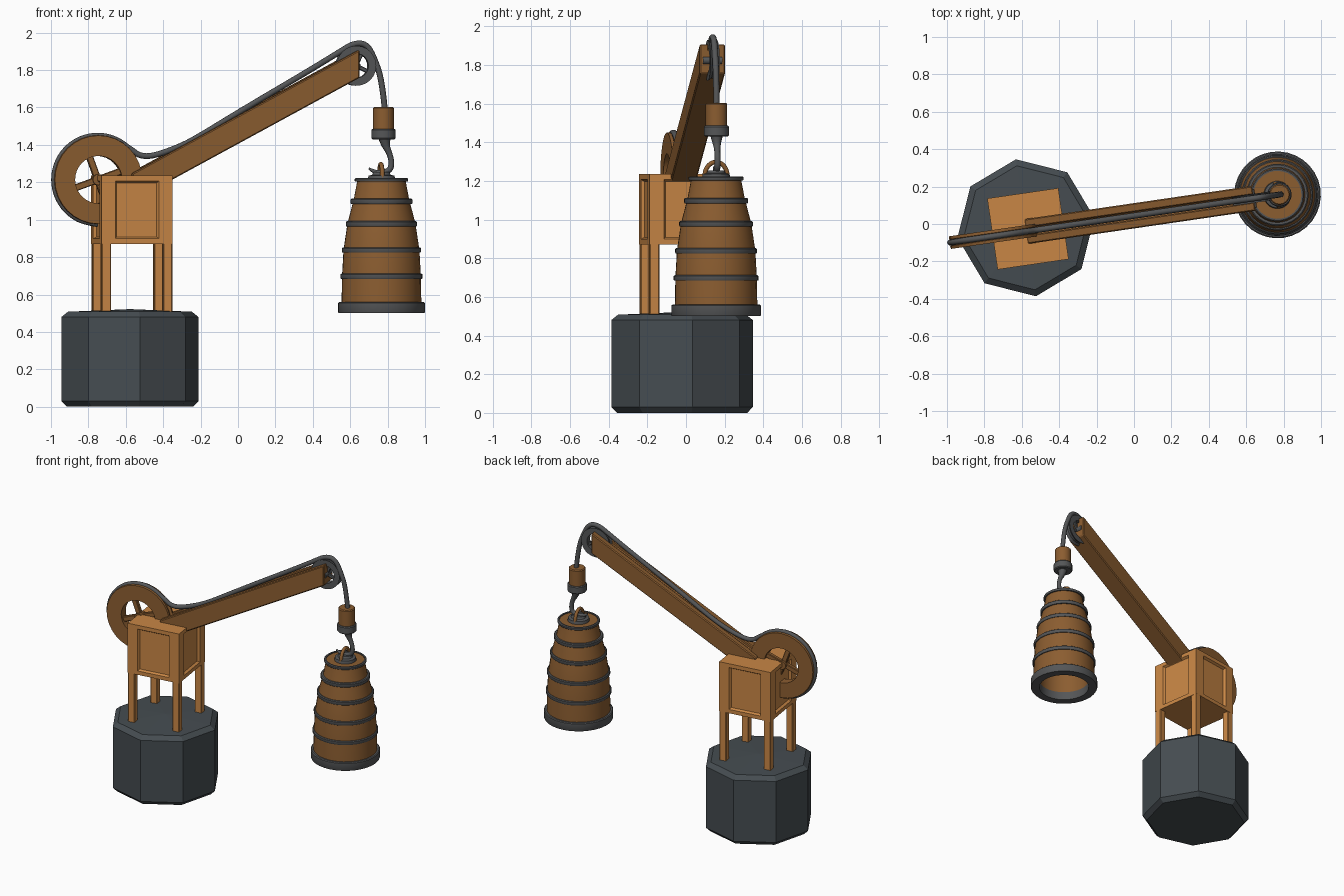
import bpy, bmesh, math
from mathutils import Matrix, Vector

if "Cube" in bpy.data.objects:
    bpy.data.objects.remove(bpy.data.objects["Cube"])

ANG = math.radians(8.3)   # whole crane is turned slightly about z
FRAME = Matrix.Translation((-0.575, -0.04, 0)) @ Matrix.Rotation(ANG, 4, 'Z')


def u(x):
    """Distance along the arm plane for a front-view x reading."""
    return (x + 0.575) / math.cos(ANG)


def mat(name, rgb):
    m = bpy.data.materials.new(name)
    m.diffuse_color = (*rgb, 1)
    m.use_nodes = True
    m.node_tree.nodes["Principled BSDF"].inputs["Base Color"].default_value = m.diffuse_color
    return m


LIGHT = mat("light_wood", (0.58, 0.24, 0.06))
WOOD = mat("dark_wood", (0.26, 0.11, 0.03))
STONE = mat("slate", (0.06, 0.073, 0.082))
METAL = mat("iron", (0.09, 0.093, 0.096))


def finish(name, bm, m, smooth=False, bevel=0):
    bmesh.ops.remove_doubles(bm, verts=bm.verts, dist=1e-5)
    bmesh.ops.recalc_face_normals(bm, faces=bm.faces)
    me = bpy.data.meshes.new(name)
    bm.to_mesh(me)
    bm.free()
    me.materials.append(m)
    ob = bpy.data.objects.new(name, me)
    bpy.context.collection.objects.link(ob)
    ob.matrix_world = FRAME
    if bevel:
        b = ob.modifiers.new("bevel", 'BEVEL')
        b.width, b.segments = bevel, 1
    if smooth:
        bpy.ops.object.select_all(action='DESELECT')
        ob.select_set(True)
        bpy.context.view_layer.objects.active = ob
        bpy.ops.object.shade_smooth_by_angle(angle=math.radians(35))
    return ob


def lathe(name, prof, m, center, n=32, axis='Z', closed=False, smooth=True):
    bm = bmesh.new()
    rows = []
    for r, h in prof:
        row = []
        for i in range(n):
            a = 2 * math.pi * i / n
            c, s = r * math.cos(a), r * math.sin(a)
            p = (c, s, h) if axis == 'Z' else (c, h, s)
            row.append(bm.verts.new(Vector(center) + Vector(p)))
        rows.append(row)
    pairs = list(zip(rows, rows[1:])) + ([(rows[-1], rows[0])] if closed else [])
    for a, b in pairs:
        for i in range(n):
            j = (i + 1) % n
            bm.faces.new((a[i], a[j], b[j], b[i]))
    return finish(name, bm, m, smooth)


def box(name, center, size, m, rot=0.0, bevel=0.004):
    bm = bmesh.new()
    bmesh.ops.create_cube(bm, size=1, matrix=Matrix.Translation(center)
                          @ Matrix.Rotation(rot, 4, 'Y') @ Matrix.Diagonal((*size, 1)))
    return finish(name, bm, m, bevel=bevel)


def tube(name, pts, radius, m, radii=None, order=3):
    cu = bpy.data.curves.new(name, 'CURVE')
    cu.dimensions = '3D'
    cu.bevel_depth, cu.bevel_resolution, cu.use_fill_caps = radius, 3, True
    cu.resolution_u = 6
    sp = cu.splines.new('NURBS')
    sp.points.add(len(pts) - 1)
    for i, p in enumerate(pts):
        sp.points[i].co = (*p, 1)
        sp.points[i].radius = radii[i] if radii else 1
    sp.use_endpoint_u, sp.order_u = True, order
    cu.materials.append(m)
    ob = bpy.data.objects.new(name, cu)
    bpy.context.collection.objects.link(ob)
    ob.matrix_world = FRAME
    return ob


# Octagonal stone base
lathe("stone_base", [(0, 0), (.34, 0), (.37, .03), (.37, .48), (.335, .508), (0, .522)],
      STONE, (0, .02, 0), n=8, smooth=False)

# Housing with a recessed panel on each side
BC = Vector((.01, .013, 1.0525))
bm = bmesh.new()
bmesh.ops.create_cube(bm, size=1, matrix=Matrix.Translation(BC) @ Matrix.Diagonal((.384, .384, .365, 1)))
bm.normal_update()
sides = [f for f in bm.faces if abs(f.normal.z) < .5]
bmesh.ops.inset_individual(bm, faces=sides, thickness=.04)
for f in sides:
    c = f.calc_center_median()
    for v in f.verts:
        v.co.xy = c.xy + (v.co.xy - c.xy) * .72
bmesh.ops.inset_individual(bm, faces=sides, thickness=.014, depth=-.016)
finish("housing", bm, LIGHT)

# Four legs
for i, sx in enumerate((-1, 1)):
    for j, sy in enumerate((-1, 1)):
        box(f"leg_{i * 2 + j + 1}", (BC.x + sx * .166, BC.y + sy * .166, .69), (.05, .05, .38), LIGHT)

# Winding wheel with groove, spokes and hub
WC = (u(-.75), 0, 1.214)
lathe("winding_wheel", [(.127, -.034), (.236, -.034), (.238, -.018), (.222, -.012),
                        (.222, .012), (.238, .018), (.236, .034), (.127, .034)],
      WOOD, WC, axis='Y', closed=True)
for i in range(2):
    box(f"wheel_spoke_{i + 1}", WC, (.27, .03, .036), WOOD, math.radians(-20 - 90 * i))
lathe("wheel_hub", [(0, -.03), (.03, -.03), (.03, .03), (0, .03)], WOOD, WC, 16, 'Y')

# Sloping arm with a shallow rope groove, ends cut upright
section = [(-.067, 0), (-.067, -.15), (.067, -.15), (.067, 0),
           (.02, 0), (.02, -.03), (-.02, -.03), (-.02, 0)]
bm = bmesh.new()
ends = [[bm.verts.new((u(x), v, z + dz)) for v, dz in section]
        for x, z in ((-.575, 1.247), (.64, 1.908))]
for e in ends:
    bm.faces.new(e)
for i in range(8):
    j = (i + 1) % 8
    bm.faces.new((ends[0][i], ends[0][j], ends[1][j], ends[1][i]))
finish("arm", bm, WOOD, bevel=.006)

# Pulley at the arm tip
PC = (u(.63), 0, 1.823)
lathe("pulley", [(.065, -.024), (.107, -.024), (.094, -.008), (.094, .008), (.107, .024), (.065, .024)],
      METAL, PC, 24, 'Y', closed=True)
for i in range(2):
    box(f"pulley_spoke_{i + 1}", PC, (.14, .02, .022), METAL, math.radians(25 + 90 * i))
lathe("pulley_axle", [(0, -.05), (.02, -.05), (.02, .05), (0, .05)], METAL, PC, 12, 'Y')

# Rope: round the wheel, along the arm, over the pulley and down
rope = []
for k in range(14):
    a = math.radians(-90 - k * 225 / 13)
    rope.append((WC[0] + .238 * math.cos(a), 0, WC[2] + .238 * math.sin(a)))
rope += [(u(x), 0, z) for x, z in (
    (-.57, 1.375), (-.525, 1.34), (-.45, 1.34), (-.3, 1.395), (-.2, 1.45), (.04, 1.597),
    (.36, 1.785), (.54, 1.895), (.62, 1.945), (.69, 1.94), (.735, 1.85), (.77, 1.74), (.785, 1.59))]
tube("rope", rope, .016, METAL)

# Hook block
HC = (u(.778), 0, 0)
lathe("hook_block", [(0, 1.47), (.056, 1.47), (.056, 1.597), (.05, 1.603), (0, 1.603)], WOOD, HC, 24)
lathe("hook_collar", [(0, 1.43), (.06, 1.43), (.065, 1.436), (.065, 1.48), (.06, 1.486), (0, 1.486)],
      METAL, HC, 24)
tube("hook", [(u(x), 0, z) for x, z in ((.784, 1.435), (.787, 1.40), (.808, 1.36), (.822, 1.31),
                                        (.815, 1.265), (.77, 1.25), (.73, 1.253), (.70, 1.275))],
     .016, METAL, radii=[2.1, 1.4, .95, .95, 1, 1, .8, .3])

# Hollow bell-shaped wooden barrel
KC = (u(.767), 0, 0)
lathe("barrel", [(0, 1.215), (.128, 1.215), (.148, 1.11), (.182, .98), (.203, .84), (.211, .70),
                 (.214, .53), (.175, .53), (.17, .70), (.155, .9), (.115, 1.12), (0, 1.14)], WOOD, KC)


def hoop(name, r, z, h, inner):
    lathe(name, [(inner, z - h), (r - .003, z - h), (r, z - h + .005), (r, z + h - .005),
                 (r - .006, z + h), (inner, z + h)], METAL, KC, closed=True)


# Iron hoops and foot ring
for i, (r, z, h) in enumerate(((.143, 1.213, .010), (.166, 1.098, .014), (.191, .978, .014),
                               (.212, .838, .014), (.22, .698, .014))):
    hoop(f"hoop_{i + 1}", r, z, h, r - .03 if i else .128)
hoop("foot_ring", .232, .53, .03, .172)

# Lid boss and carrying loop
lathe("lid_boss", [(0, 1.21), (.075, 1.21), (.07, 1.235), (.05, 1.24), (.042, 1.255), (0, 1.255)],
      METAL, KC, 24)
loop = []
for k in range(11):
    a = math.pi * k / 10
    loop.append((u(.764), .06 * math.cos(a), 1.225 + .073 * math.sin(a)))
tube("carrying_loop", loop, .012, WOOD)
